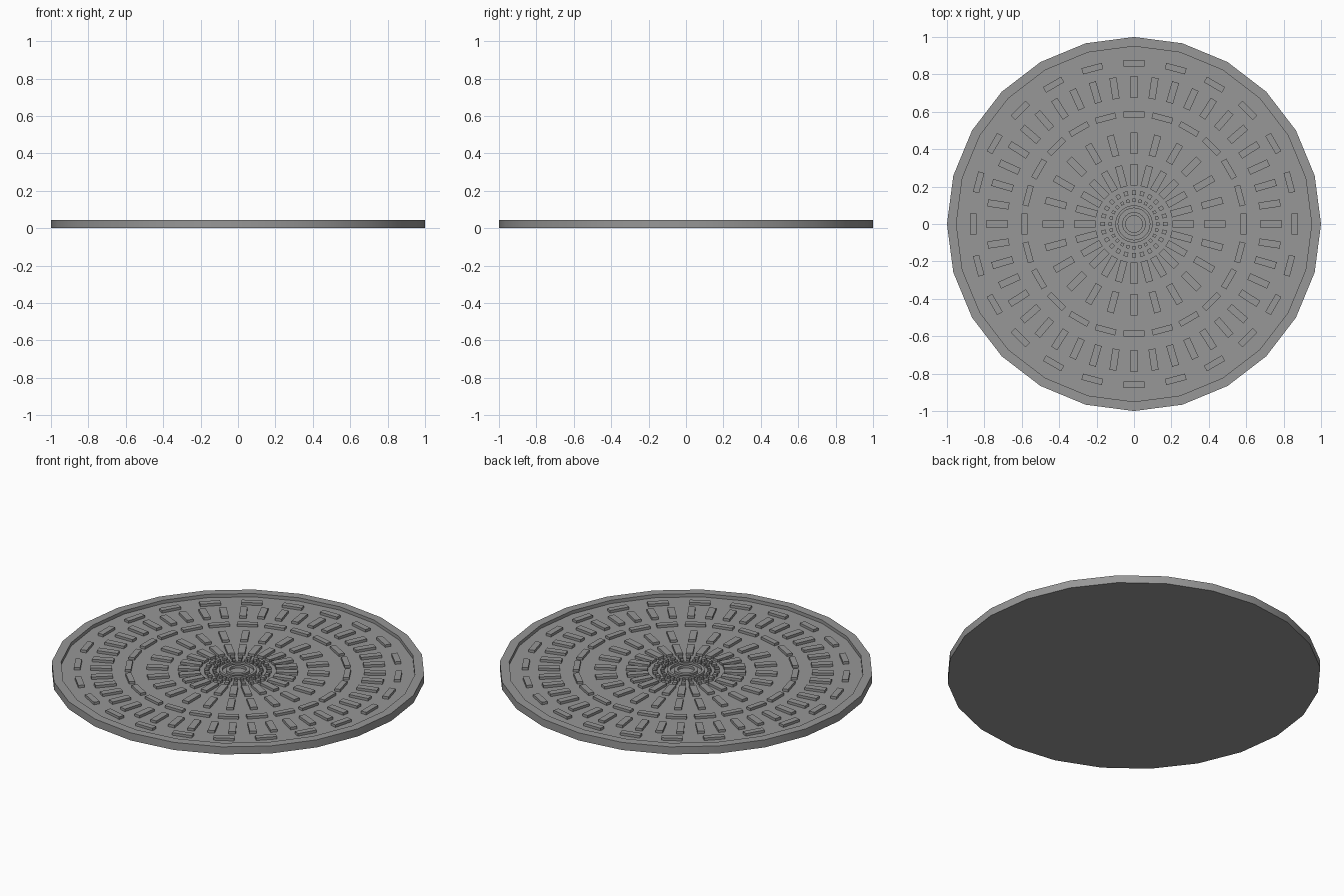
import bpy, bmesh
from math import sin, cos, pi, radians

if "Cube" in bpy.data.objects:
    bpy.data.objects.remove(bpy.data.objects["Cube"])

FLOOR, RIM, TOP = 0.025, 0.045, 0.04

iron = bpy.data.materials.new("dark_iron")
iron.diffuse_color = (0.31, 0.31, 0.31, 1)
iron.use_nodes = True
iron.node_tree.nodes["Principled BSDF"].inputs["Base Color"].default_value = iron.diffuse_color


def finish(bm, name):
    bmesh.ops.recalc_face_normals(bm, faces=bm.faces)
    mesh = bpy.data.meshes.new(name)
    bm.to_mesh(mesh)
    bm.free()
    mesh.materials.append(iron)
    mesh.shade_smooth()
    mesh.set_sharp_from_angle(angle=radians(30))
    obj = bpy.data.objects.new(name, mesh)
    bpy.context.collection.objects.link(obj)


def lathe(name, profile, sides, closed=False):
    """Revolve (radius, z) points; open profiles are capped at both ends."""
    bm = bmesh.new()
    rings = [[bm.verts.new((r * cos(2 * pi * i / sides), r * sin(2 * pi * i / sides), z))
              for i in range(sides)] for r, z in profile]
    pairs = list(zip(rings, rings[1:]))
    if closed:
        pairs.append((rings[-1], rings[0]))
    else:
        bm.faces.new(rings[0])
        bm.faces.new(rings[-1])
    for a, b in pairs:
        for i in range(sides):
            j = (i + 1) % sides
            bm.faces.new((a[i], a[j], b[j], b[i]))
    finish(bm, name)


def block_ring(name, count, r0, r1, width):
    """Ring of raised blocks from radius r0 to r1, sunk slightly into the plate."""
    bm = bmesh.new()
    for k in range(count):
        c, s = cos(2 * pi * k / count), sin(2 * pi * k / count)
        low, high = [[bm.verts.new((r * c - t * s, r * s + t * c, z))
                      for r, t in ((r0, -width / 2), (r1, -width / 2),
                                   (r1, width / 2), (r0, width / 2))]
                     for z in (FLOOR - 0.003, TOP)]
        bm.faces.new(low)
        bm.faces.new(high)
        for i in range(4):
            j = (i + 1) % 4
            bm.faces.new((low[i], low[j], high[j], high[i]))
    finish(bm, name)


def flat_ring(name, r0, r1):
    z = FLOOR - 0.003
    lathe(name, [(r1, z), (r1, TOP), (r0, TOP), (r0, z)], 24, True)


# Cover plate with raised rim
lathe("cover_plate", [(1, 0), (1, RIM), (0.95, RIM), (0.95, FLOOR)], 24)

# Tread blocks, outside to inside
block_ring("outer_dashes", 24, 0.843, 0.877, 0.112)
block_ring("outer_spokes", 44, 0.675, 0.79, 0.038)
block_ring("middle_dashes", 24, 0.57, 0.602, 0.112)
block_ring("middle_spokes", 24, 0.375, 0.49, 0.038)
block_ring("inner_spokes", 24, 0.205, 0.32, 0.038)
block_ring("outer_studs", 24, 0.155, 0.179, 0.022)
block_ring("inner_studs", 24, 0.117, 0.135, 0.017)

# Centre rings
flat_ring("outer_centre_ring", 0.085, 0.1)
flat_ring("inner_centre_ring", 0.045, 0.063)
